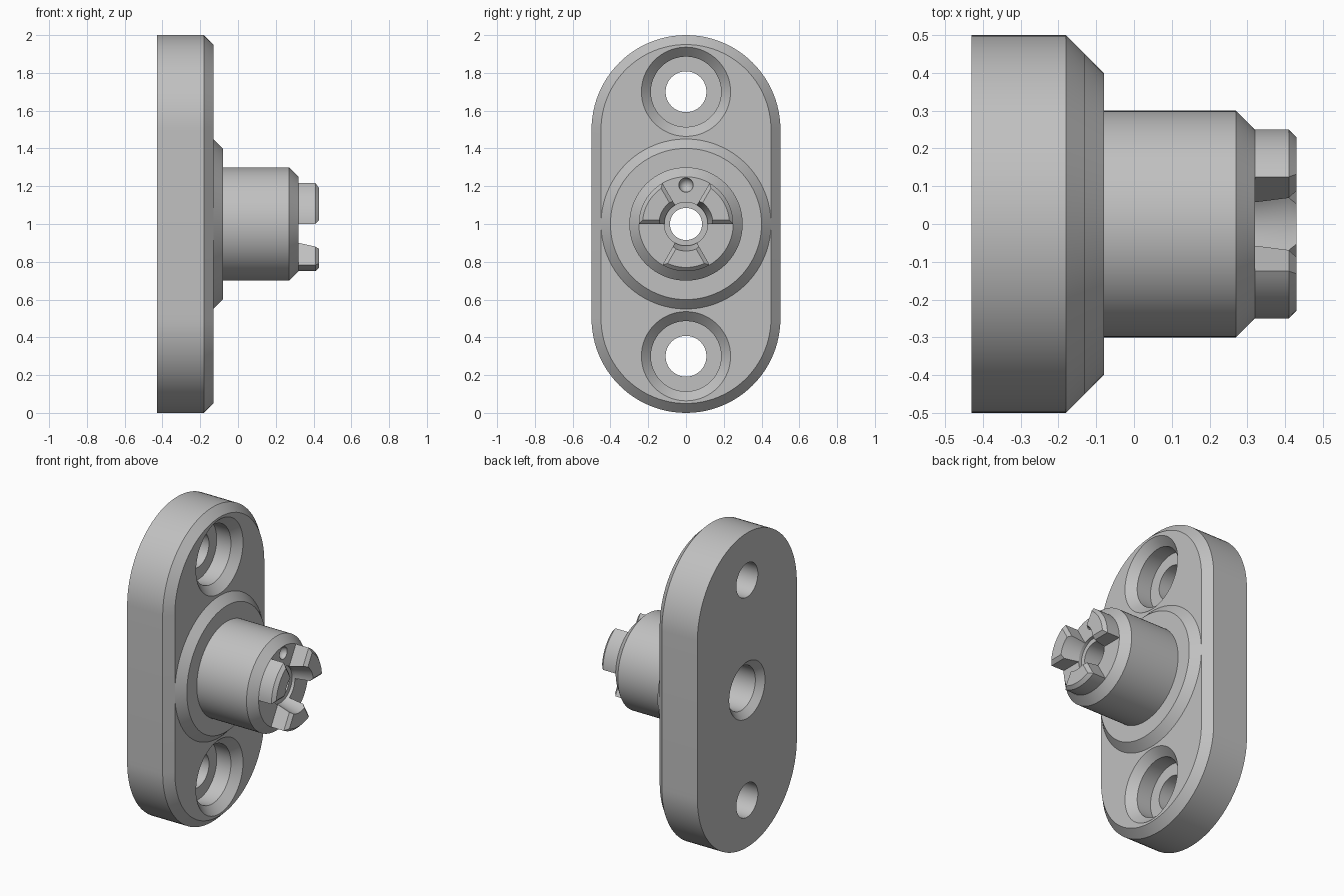
import bpy, bmesh
from math import sin, cos, pi, asin, radians

cube = bpy.data.objects.get("Cube")
if cube:
    bpy.data.objects.remove(cube, do_unlink=True)

grey = bpy.data.materials.new("plain grey")
grey.use_nodes = True
COLOUR = (0.53, 0.53, 0.53, 1)
grey.diffuse_color = COLOUR
grey.node_tree.nodes["Principled BSDF"].inputs["Base Color"].default_value = COLOUR

MID = 1.0      # height of the shaft axis
SEG = 96


def loft(name, rings, loop=False):
    """Skin equal-length rings; cap the ends, or join last ring to first."""
    bm = bmesh.new()
    rows = [[bm.verts.new(p) for p in ring] for ring in rings]
    n = len(rows[0])
    pairs = list(zip(rows, rows[1:]))
    if loop:
        pairs.append((rows[-1], rows[0]))
    else:
        bm.faces.new(rows[0])
        bm.faces.new(rows[-1])
    for a, b in pairs:
        for i in range(n):
            j = (i + 1) % n
            bm.faces.new((a[i], a[j], b[j], b[i]))
    bmesh.ops.recalc_face_normals(bm, faces=bm.faces)
    mesh = bpy.data.meshes.new(name)
    bm.to_mesh(mesh)
    bm.free()
    mesh.materials.append(grey)
    obj = bpy.data.objects.new(name, mesh)
    bpy.context.collection.objects.link(obj)
    return obj


def lathe(name, profile, z=MID, loop=False):
    """Turn (x, radius) points around an axis parallel to x."""
    turn = [2 * pi * i / SEG for i in range(SEG)]
    return loft(name, [[(x, r * cos(a), z + r * sin(a)) for a in turn]
                       for x, r in profile], loop)


def activate(obj):
    bpy.ops.object.select_all(action='DESELECT')
    obj.select_set(True)
    bpy.context.view_layer.objects.active = obj


def cut(obj, cutter):
    cutter.hide_render = True
    mod = obj.modifiers.new("cut", 'BOOLEAN')
    mod.operation = 'DIFFERENCE'
    mod.solver = 'EXACT'
    mod.object = cutter
    activate(obj)
    bpy.ops.object.modifier_apply(modifier=mod.name)
    bpy.data.objects.remove(cutter, do_unlink=True)


def finish(obj):
    activate(obj)
    bpy.ops.object.shade_smooth_by_angle(angle=radians(30))


# Mounting plate: stadium outline with a chamfered front edge
def stadium(x, r):
    half = SEG // 2
    return [(x, r * cos(a), MID + side * 0.5 + r * sin(a))
            for side, start in ((1, 0), (-1, pi))
            for a in (start + pi * i / half for i in range(half + 1))]


plate = loft("mounting_plate", [stadium(-0.43, 0.5), stadium(-0.18, 0.5), stadium(-0.13, 0.45)])

# Counterbored screw holes, one above and one below the shaft
for z in (MID - 0.7, MID + 0.7):
    cut(plate, lathe("screw_hole_cutter", [
        (-0.5, 0.108), (-0.28, 0.108), (-0.28, 0.186), (-0.18, 0.186),
        (-0.13, 0.236), (-0.1, 0.266)], z))

# Rear bore opening with chamfer
cut(plate, lathe("bore_cutter", [(-0.45, 0.2), (-0.39, 0.14), (-0.1, 0.14)]))
finish(plate)

# Hub: flange, barrel and stepped bore
hub = lathe("hub", [
    (-0.13, 0.14), (-0.13, 0.45), (-0.08, 0.4), (-0.08, 0.3), (0.27, 0.3),
    (0.32, 0.25), (0.32, 0.115), (0.3, 0.115), (0.3, 0.085), (0, 0.085),
    (0, 0.14)], loop=True)

# Round index dimple between the upper two teeth
bpy.ops.mesh.primitive_uv_sphere_add(segments=32, ring_count=16, radius=0.038,
                                     location=(0.32, 0, MID + 0.206))
dimple = bpy.context.object
dimple.data.materials.append(grey)
cut(hub, dimple)
finish(hub)


# Coupling teeth: three chamfered sectors with a flared inner wall
def sector(x, inner, outer, inset, start):
    steps = 16
    ring = []
    for r, order in ((inner, range(steps + 1)), (outer, range(steps, -1, -1))):
        trim = asin(inset / r)
        for i in order:
            a = start + trim + (pi / 3 - 2 * trim) * i / steps
            ring.append((x, r * cos(a), MID + r * sin(a)))
    return ring


for k, label in enumerate(("upper_right", "upper_left", "lower")):
    start = k * 2 * pi / 3
    finish(loft("coupling_tooth_" + label, [
        sector(0.32, 0.115, 0.25, 0, start),
        sector(0.41, 0.138, 0.25, 0, start),
        sector(0.43, 0.143, 0.23, 0.02, start)]))
